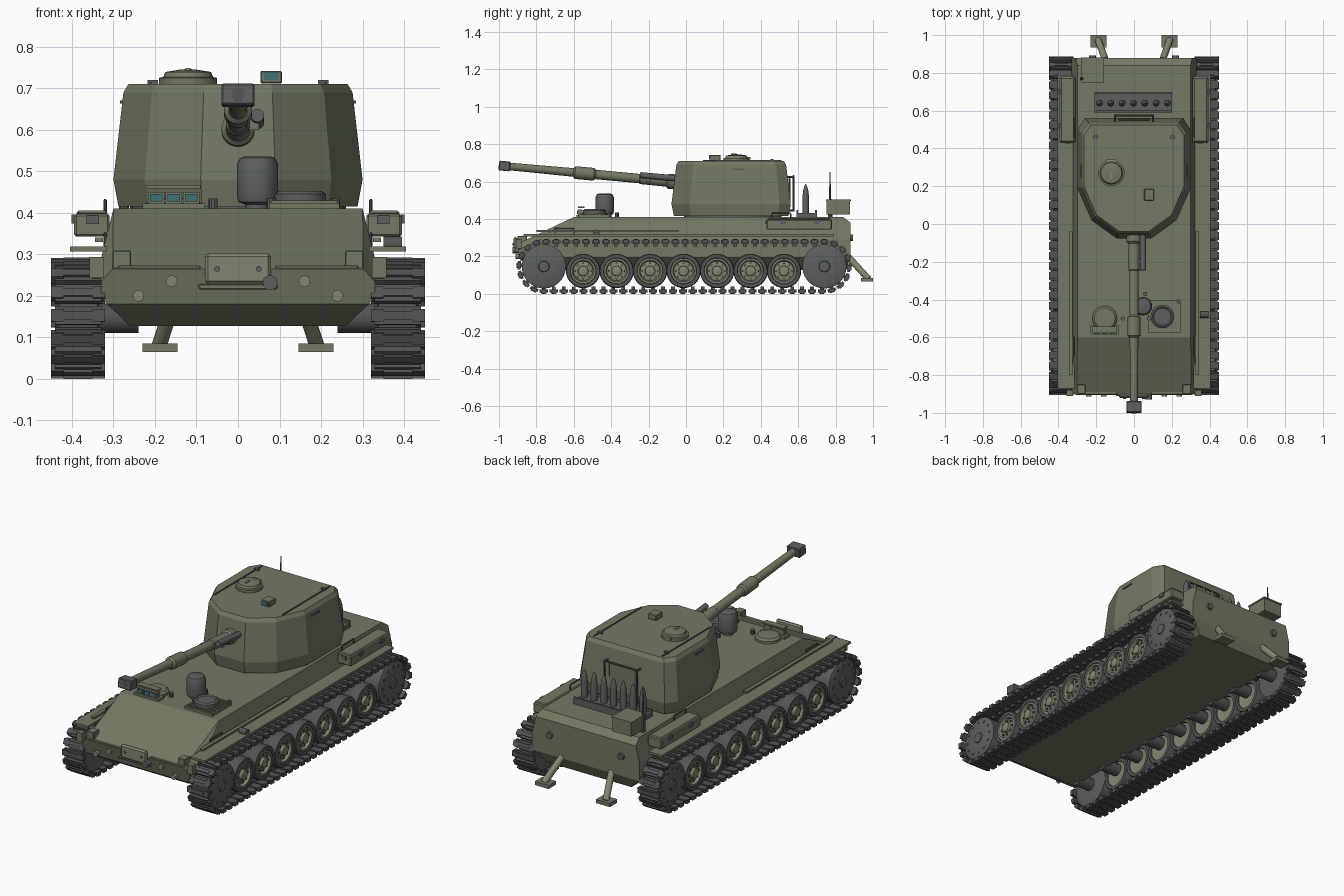
import bpy, bmesh, math
from mathutils import Vector, Matrix

if "Cube" in bpy.data.objects:
    bpy.data.objects.remove(bpy.data.objects["Cube"])


def material(name, c):
    m = bpy.data.materials.new(name)
    m.diffuse_color = (*c, 1)
    m.use_nodes = True
    m.node_tree.nodes["Principled BSDF"].inputs["Base Color"].default_value = m.diffuse_color
    return m


GREEN = material("olive", (0.17, 0.19, 0.125))
LIGHT = material("light_olive", (0.22, 0.24, 0.16))
DARK = material("track_grey", (0.085, 0.088, 0.085))
METAL = material("gunmetal", (0.11, 0.115, 0.115))
GLASS = material("glass", (0.05, 0.17, 0.19))


def finish(name, bm, mat, smooth=False, bevel=0):
    bmesh.ops.recalc_face_normals(bm, faces=bm.faces)
    me = bpy.data.meshes.new(name)
    bm.to_mesh(me)
    bm.free()
    me.materials.append(mat)
    o = bpy.data.objects.new(name, me)
    bpy.context.collection.objects.link(o)
    if bevel:
        b = o.modifiers.new("bevel", 'BEVEL')
        b.width, b.segments = bevel, 1
    if smooth:
        bpy.ops.object.select_all(action='DESELECT')
        o.select_set(True)
        bpy.context.view_layer.objects.active = o
        bpy.ops.object.shade_smooth_by_angle(angle=math.radians(35))
    return o


def add_box(bm, c, s, rot=Matrix()):
    bmesh.ops.create_cube(bm, size=1, matrix=Matrix.Translation(c) @ rot.to_4x4() @ Matrix.Diagonal((*s, 1)))


def add_rings(bm, rings):
    vs = [[bm.verts.new(p) for p in r] for r in rings]
    n = len(vs[0])
    for a, b in zip(vs, vs[1:]):
        for i in range(n):
            bm.faces.new((a[i], a[(i + 1) % n], b[(i + 1) % n], b[i]))
    bm.faces.new(vs[0])
    bm.faces.new(vs[-1])


def add_lathe(bm, a, b, prof, n=24):
    # prof holds (radius, distance along a->b)
    q = (Vector(b) - Vector(a)).to_track_quat('Z', 'Y')
    add_rings(bm, [[Vector(a) + q @ Vector((r * math.cos(t), r * math.sin(t), h))
                    for t in [2 * math.pi * i / n for i in range(n)]] for r, h in prof])


def add_rod(bm, a, b, r, n=12):
    add_lathe(bm, a, b, [(r, 0), (r, (Vector(b) - Vector(a)).length)], n)


def boxes(name, mat, items, bevel=0):
    bm = bmesh.new()
    for c, s in items:
        add_box(bm, c, s)
    return finish(name, bm, mat, bevel=bevel)


def lathe(name, mat, a, b, prof, n=24):
    bm = bmesh.new()
    add_lathe(bm, a, b, prof, n)
    return finish(name, bm, mat, True)


def rods(name, mat, items, n=12):
    bm = bmesh.new()
    for a, b, r in items:
        add_rod(bm, a, b, r, n)
    return finish(name, bm, mat, True)


# hull: side profile widened, then its corners planed off
bm = bmesh.new()
side = [(-.80, .127), (-.885, .18), (-.905, .265), (-.60, .41), (.84, .41), (.88, .38), (.88, .19), (.85, .127)]
add_rings(bm, [[(x, y, z) for y, z in side] for x in (-.33, .33)])
for s in (-1, 1):
    for p, n in (((.26, 0, .127), (.068, 0, -.07)), ((.30, 0, .41), (.12, 0, .03)), ((.30, -.6, .41), (.015, -.0056, .012))):
        g = bm.verts[:] + bm.edges[:] + bm.faces[:]
        r = bmesh.ops.bisect_plane(bm, geom=g, plane_co=(s * p[0], p[1], p[2]), plane_no=(s * n[0], n[1], n[2]), clear_outer=True)
        bmesh.ops.holes_fill(bm, edges=[e for e in bm.edges if e.is_boundary])
finish("hull", bm, GREEN)

# turret: faceted outline stacked at four heights
half = [(.09, -.078), (.225, .02), (.30, .19), (.30, .50), (.26, .56)]
outline = half + [(-x, y) for x, y in reversed(half)]
bm = bmesh.new()
add_rings(bm, [[(x * k, .25 + (y - .25) * k, z) for x, y in outline]
               for z, k in ((.415, .96), (.48, 1), (.69, .92), (.71, .88))])
finish("turret", bm, GREEN)
lathe("turret_ring", METAL, (0, .25, .40), (0, .25, 1), [(.26, 0), (.26, .02)], 32)

# gun
a, b = Vector((0, -.045, .597)), Vector((0, -.96, .682))
lathe("gun_barrel", GREEN, a, b, [(.04, 0), (.04, .05), (.03, .06), (.029, .2), (.025, .205), (.025, .44), (.034, .45),
                                  (.034, .55), (.023, .56), (.02, .915)])
u = (b - a).normalized()
off = Vector((.047, -.01, .02))
rods("recoil_cylinder", METAL, [(a + off, a + off + u * .19, .016)], 16)
boxes("recoil_clamp", GREEN, [((.025, -.2, .615), (.05, .02, .03))])
bm = bmesh.new()
rot = Matrix.Rotation(-math.atan2(.085, .915), 3, 'X')
add_box(bm, (0, -.97, .683), (.08, .06, .052), rot)
finish("muzzle_brake", bm, METAL, bevel=.004)
rods("muzzle_bore", DARK, [((0, -.99, .685), (0, -1.001, .686), .016)], 16)

# turret roof fittings
lathe("commander_cupola", GREEN, (-.12, .27, .705), (-.12, .27, 1),
      [(.07, 0), (.07, .02), (.06, .022), (.055, .034), (.02, .04), (.005, .041)], 28)
boxes("cupola_hinges", LIGHT, [((-.12, .335, .725), (.05, .018, .012)), ((-.12, .255, .745), (.012, .03, .008))])
boxes("roof_sight", GREEN, [((.08, .155, .727), (.052, .06, .03))], .003)
boxes("sight_glass", GLASS, [((.08, .125, .729), (.034, .006, .018))])
boxes("roof_rails", METAL, [((s * .21, .3, .712), (.006, .42, .006)) for s in (-1, 1)]
      + [((s * .205, .46, .714), (.025, .015, .012)) for s in (-1, 1)])
boxes("side_vents", METAL, [((s * .278, .28, .667), (.012, .07, .008)) for s in (-1, 1)])

# turret rear door and grab rails
boxes("turret_rear_door", GREEN, [((0, .553, .54), (.17, .012, .16))], .01)
t = []
for x in (-.1, .1):
    t += [((x, .575, .44), (x, .575, .63), .005), ((x, .54, .625), (x, .58, .625), .005), ((x, .54, .445), (x, .58, .445), .005)]
rods("rear_grab_rails", DARK, t + [((-.1, .575, .63), (.1, .575, .63), .005)], 8)

# driver hatch with periscopes
lathe("driver_hatch", GREEN, (-.155, -.5, .408), (-.155, -.5, 1), [(.066, 0), (.066, .015), (.055, .025), (.01, .028)], 24)
xs = (-.197, -.155, -.113)
boxes("driver_periscopes", GREEN, [((x, -.565, .43), (.04, .025, .04)) for x in xs]
      + [((-.155, -.56, .463), (.13, .035, .008)), ((-.155, -.56, .416), (.15, .05, .012))])
boxes("periscope_glass", GLASS, [((x, -.579, .436), (.03, .005, .018)) for x in xs])

# air intake canister and fan grille
lathe("intake_canister", METAL, (.047, -.435, .408), (.047, -.435, 1),
      [(.03, 0), (.03, .012), (.046, .018), (.049, .03), (.049, .11), (.042, .124), (.03, .128)], 24)
boxes("engine_grille", GREEN, [((.16, -.49, .416), (.17, .17, .014))] + [((.16, -.565 + i * .025, .426), (.16, .008, .008)) for i in range(7)])
lathe("fan_cover", METAL, (.15, -.49, .42), (.15, -.49, 1), [(.062, 0), (.062, .025), (.052, .032), (.045, .026)], 24)
rods("deck_pins", METAL, [((x, y, .40), (x, y, .435), .011) for x, y in ((.235, -.41), (-.06, -.5), (.08, -.5), (.06, -.37))], 10)

# nose plate, hooks and lamps
boxes("nose_plate", LIGHT, [((0, -.911, .265), (.16, .022, .075))], .008)
boxes("nose_brackets", GREEN, [((s * .28, -.875, .287), (.045, .05, .045)) for s in (-1, 1)]
      + [((s * .19, -.893, .268), (.2, .02, .01)) for s in (-1, 1)] + [((.0, -.905, .222), (.19, .012, .014))], .003)
rods("nose_bolts", METAL, [((s * .05, -.9, .265), (s * .05, -.927, .265), .007) for s in (-1, 1)]
     + [((.077, -.87, .232), (.077, -.928, .232), .018)])
rods("tow_lugs", LIGHT, [((s * x, -.87, z), (s * x, -.912, z), .014) for s in (-1, 1) for x, z in ((.16, .235), (.24, .2))], 14)

# rear ammunition rack
boxes("shell_rack", METAL, [((-.003, .645, .42), (.41, .11, .025)), ((-.003, .595, .437), (.41, .01, .02)), ((-.003, .695, .437), (.41, .01, .02))])
bm = bmesh.new()
for i in range(7):
    x = -.183 + i * .06
    add_lathe(bm, (x, .64, .43), (x, .64, 1), [(.018, 0), (.018, .09), (.014, .122), (.007, .147), (.002, .156)], 14)
finish("shells", bm, METAL, True)

# rear stowage box with aerial, and folding spades
boxes("rear_box", GREEN, [((-.22, .815, .46), (.115, .125, .075)), ((-.22, .815, .5), (.122, .132, .008))])
lathe("aerial", DARK, (-.275, .77, .41), (-.275, .77, 1), [(.012, 0), (.012, .08), (.005, .1), (.003, .24)], 8)
rods("spade_legs", LIGHT, [((s * .152, .87, .195), (s * .19, .975, .08), .018) for s in (-1, 1)])
boxes("spade_feet", GREEN, [((s * .188, .967, .075), (.085, .065, .02)) for s in (-1, 1)])
rods("rear_lamps", METAL, [((s * .22, .87, .3), (s * .22, .893, .3), .018) for s in (-1, 1)], 14)


def link_path(d):
    # stadium loop: position (y, z) and turn angle at distance d
    L, R, y0, y1, zc = 1.5, .131, -.76, .74, .146
    if d < L:
        return y0 + d, zc - R, 0
    d -= L
    if d < math.pi * R:
        t = d / R
        return y1 + R * math.sin(t), zc - R * math.cos(t), t
    d -= math.pi * R
    if d < L:
        return y1 - d, zc + R, math.pi
    t = (d - L) / R
    return y0 - R * math.sin(t), zc + R * math.cos(t), math.pi + t


wheels_y = [-.55 + .179 * i for i in range(7)]
for s, tag in ((-1, "left"), (1, "right")):
    # track links
    bm = bmesh.new()
    N = 72
    for i in range(N):
        y, z, t = link_path(i * (3 + 2 * math.pi * .131) / N)
        rot = Matrix.Rotation(t, 3, 'X')
        P = Vector((s * .385, y, z))
        for dx, dz, size in ((0, 0, (.112, .044, .016)), (0, -.009, (.07, .02, .012)), (-.05, -.003, (.03, .03, .022)),
                             (.05, -.003, (.03, .03, .022)), (0, .012, (.014, .02, .026))):
            add_box(bm, P + rot @ Vector((dx, 0, dz)), size, rot)
    finish(tag + "_track", bm, DARK)
    # road wheels: tyres, dished rims, bolts
    tyre, rim, bolt, end = bmesh.new(), bmesh.new(), bmesh.new(), bmesh.new()
    for y in wheels_y:
        A, B = (s * .335, y, .122), (s * 1, y, .122)
        add_lathe(tyre, A, B, [(.068, .01), (.07, 0), (.088, 0), (.092, .006), (.092, .084), (.088, .09), (.07, .09), (.066, .07)], 28)
        add_lathe(rim, A, B, [(.06, .008), (.068, .006), (.068, .088), (.058, .088), (.052, .072), (.028, .076), (.026, .092), (.012, .096)], 24)
        for k in range(8):
            t = k * math.pi / 4
            c = Vector((s * .405, y + .041 * math.cos(t), .122 + .041 * math.sin(t)))
            add_rod(bolt, c, c + Vector((s * .012, 0, 0)), .006, 6)
    # drive and idler wheels
    for y in (-.76, .74):
        A, B = (s * .335, y, .146), (s * 1, y, .146)
        add_lathe(end, A, B, [(.1, 0), (.118, .004), (.118, .094), (.108, .1), (.03, .1), (.027, .106), (.01, .106)], 32)
        for k in range(12):
            t = k * math.pi / 6
            c = Vector((s * .43, y + .09 * math.cos(t), .146 + .09 * math.sin(t)))
            add_rod(bolt, c, c + Vector((s * .009, 0, 0)), .006, 6)
    rods(tag + "_axles", DARK, [((s * .24, y, .146), (s * .36, y, .146), .035) for y in wheels_y + [-.76, .74]])
    finish(tag + "_tyres", tyre, DARK, True)
    finish(tag + "_rims", rim, LIGHT, True)
    finish(tag + "_wheel_bolts", bolt, METAL)
    finish(tag + "_end_wheels", end, METAL, True)
    # fender, side rail, stowage box and handles
    boxes(tag + "_fender", GREEN, [((s * .36, -.04, .313), (.09, 1.66, .012)), ((s * .335, -.42, .335), (.02, .76, .01)),
                                   ((s * .34, -.895, .268), (.035, .03, .05))])
    boxes(tag + "_side_box", GREEN, [((s * .352, .605, .37), (.085, .35, .055)), ((s * .352, .605, .4), (.075, .34, .01))], .012)
    boxes(tag + "_box_latches", METAL, [((s * .397, y, .385), (.008, .03, .022)) for y in (.52, .7)] + [((s * .35, .428, .383), (.03, .006, .02))])
    h = []
    for y in (.46, -.70):
        z = .40 if y > 0 else .32
        h += [((s * .32, y, z), (s * .32, y, z + .03), .004), ((s * .32, y + .1, z), (s * .32, y + .1, z + .03), .004),
              ((s * .32, y, z + .03), (s * .32, y + .1, z + .03), .004)]
    rods(tag + "_handles", DARK, h, 6)

rods("exhaust_stub", DARK, [((.35, -.48, .325), (.395, -.48, .325), .018)], 12)
